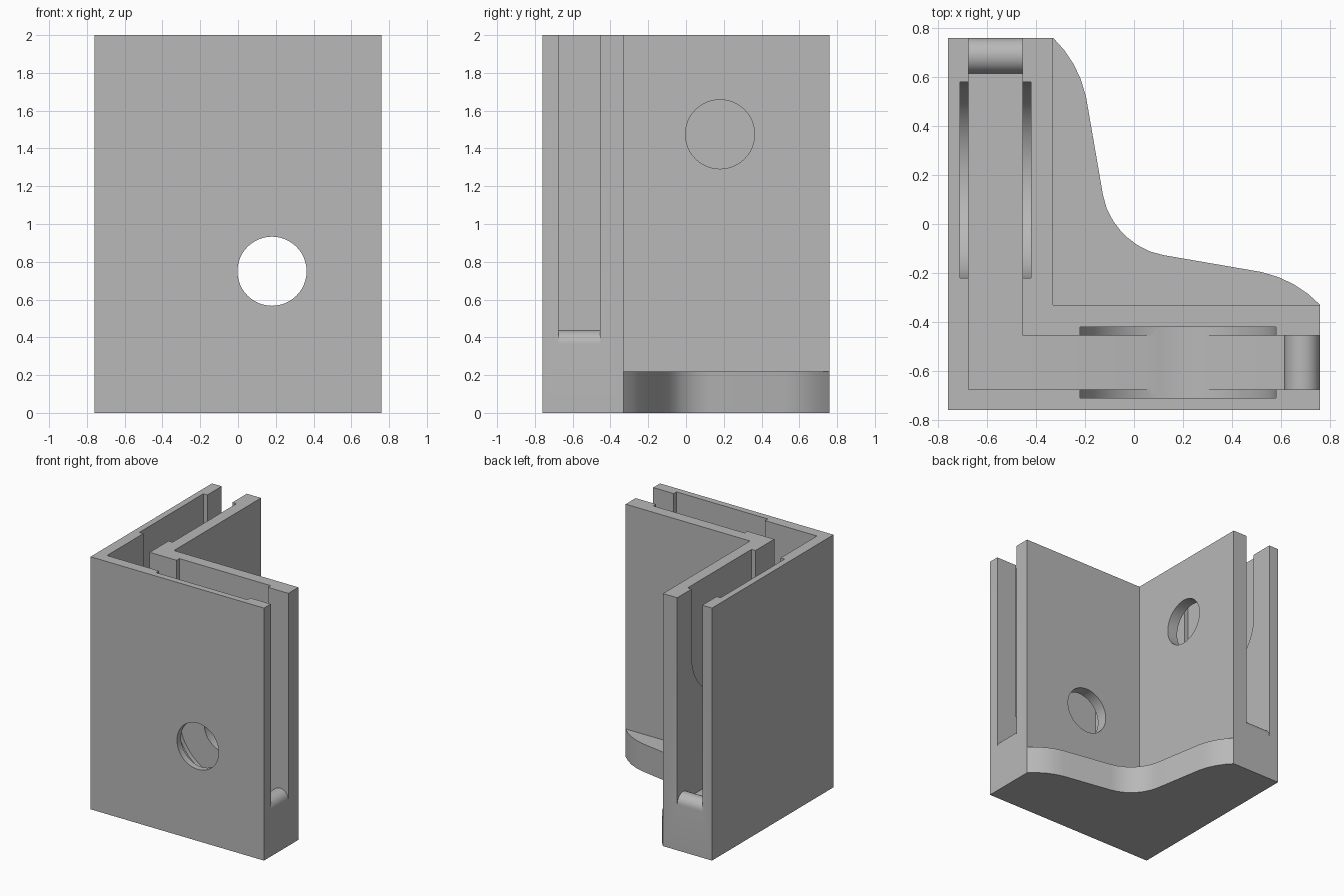
import bpy, bmesh
from math import pi, sin, cos
from mathutils import Vector

if "Cube" in bpy.data.objects:
    bpy.data.objects.remove(bpy.data.objects["Cube"])

HALF, INNER, TOP = 0.76, -0.33, 2.0      # outer half width, inner wall face, height
SLOT = (-0.675, -0.455)                  # slot across each leg
FLOOR, LIP = 0.365, 0.073                # slot floor height, lip radius
CENTRE, HOLE_R, POCKET_R = 0.18, 0.183, 0.4

grey = bpy.data.materials.new("mid grey")
grey.use_nodes = True
colour = (0.48, 0.48, 0.48, 1)
grey.diffuse_color = colour
grey.node_tree.nodes["Principled BSDF"].inputs["Base Color"].default_value = colour


def prism(name, points, lo, hi, place):
    """Extrude a 2D outline from lo to hi; place maps (a, b, depth) to xyz."""
    bm = bmesh.new()
    rings = [[bm.verts.new(place(a, b, d)) for a, b in points] for d in (lo, hi)]
    n = len(points)
    bm.faces.new(rings[0])
    bm.faces.new(rings[1])
    for i in range(n):
        j = (i + 1) % n
        bm.faces.new((rings[0][i], rings[0][j], rings[1][j], rings[1][i]))
    bmesh.ops.recalc_face_normals(bm, faces=bm.faces)
    mesh = bpy.data.meshes.new(name)
    bm.to_mesh(mesh)
    bm.free()
    mesh.materials.append(grey)
    obj = bpy.data.objects.new(name, mesh)
    bpy.context.collection.objects.link(obj)
    return obj


def arc(a, b, r, start, end, steps):
    return [(a + r * cos(start + (end - start) * i / steps),
             b + r * sin(start + (end - start) * i / steps)) for i in range(steps + 1)]


def activate(obj):
    bpy.ops.object.select_all(action='DESELECT')
    obj.select_set(True)
    bpy.context.view_layer.objects.active = obj


def cut(target, cutter):
    cutter.hide_render = True
    mod = target.modifiers.new("cut", 'BOOLEAN')
    mod.operation, mod.solver, mod.object = 'DIFFERENCE', 'EXACT', cutter
    activate(target)
    bpy.ops.object.modifier_apply(modifier=mod.name)
    bpy.data.objects.remove(cutter)


def flat(a, b, d):
    return Vector((a, b, d))


def front_leg(a, b, d):
    return Vector((a, d, b))


def side_leg(a, b, d):
    return Vector((d, a, b))


# L-shaped corner body
outline = [(-HALF, -HALF), (HALF, -HALF), (HALF, INNER), (INNER, INNER),
           (INNER, HALF), (-HALF, HALF)]
body = prism("corner_body", outline, 0, TOP, flat)

# Slots with rounded end lips, round-bottomed pockets and bolt holes
slot = ([(SLOT[0], FLOOR)] + arc(HALF - LIP, FLOOR, LIP, pi, 0, 16)
        + [(0.9, FLOOR), (0.9, 2.2), (SLOT[0], 2.2)])
for place, height, hole_start in ((front_leg, 0.75, -0.9), (side_leg, 1.475, -0.565)):
    cut(body, prism("slot_cutter", slot, *SLOT, place))
    pocket = (arc(CENTRE, height, POCKET_R, pi, 2 * pi, 32)
              + [(CENTRE + POCKET_R, 2.2), (CENTRE - POCKET_R, 2.2)])
    cut(body, prism("pocket_cutter", pocket, -0.71, -0.42, place))
    circle = arc(CENTRE, height, HOLE_R, 0, 2 * pi, 48)[:-1]
    cut(body, prism("hole_cutter", circle, hole_start, 0, place))

# Curved foot filling the inside corner, symmetric about the diagonal
half = [(INNER, HALF), (-0.285, 0.71), (-0.245, 0.65), (-0.217, 0.59), (-0.196, 0.52),
        (-0.127, 0.12), (-0.112, 0.065), (-0.085, 0.012), (-0.052, -0.031)]
curve = half + [(b, a) for a, b in reversed(half)]
foot = prism("curved_foot", curve + [(INNER, INNER)], 0, 0.22, flat)

for obj in (body, foot):
    activate(obj)
    bpy.ops.object.shade_smooth_by_angle(angle=pi / 6)
